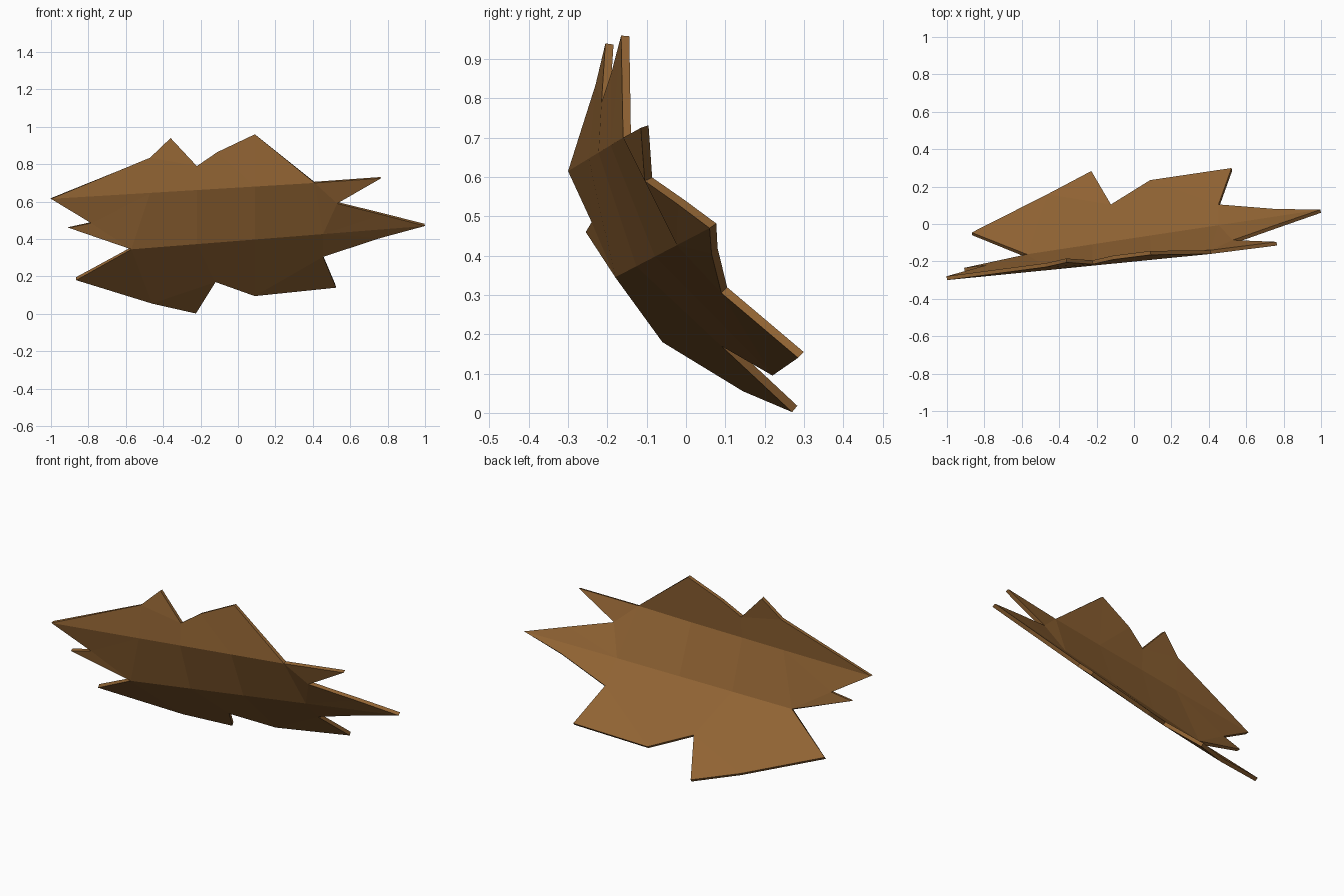
import bpy
import bmesh

cube = bpy.data.objects.get("Cube")
if cube:
    bpy.data.objects.remove(cube, do_unlink=True)

# One brown for the whole plate
brown = bpy.data.materials.new("bark brown")
brown.use_nodes = True
colour = (0.28, 0.125, 0.033, 1)
brown.diffuse_color = colour
shader = next(n for n in brown.node_tree.nodes if n.type == "BSDF_PRINCIPLED")
shader.inputs["Base Color"].default_value = colour
shader.inputs["Roughness"].default_value = 0.9

# Jagged outline of the outer (front) skin
points = {
    "left_tip": (-1, -.3, .615),
    "crest_a": (-.47, -.23, .835),
    "crest_b": (-.36, -.205, .94),
    "crest_notch": (-.22, -.215, .79),
    "crest_c": (-.11, -.19, .865),
    "crest_d": (.09, -.165, .96),
    "upper_right": (.41, -.16, .7),
    "right_spike": (.765, -.115, .725),
    "right_notch": (.53, -.105, .59),
    "right_edge": (.77, -.02, .53),
    "right_tip": (1, .06, .47),
    "lower_edge": (.76, .065, .405),
    "lower_notch": (.455, .09, .305),
    "foot_right": (.525, .285, .14),
    "foot_mid": (.09, .22, .095),
    "foot_notch": (-.12, .09, .17),
    "foot_tip": (-.225, .27, .002),
    "foot_left": (-.46, .145, .055),
    "lower_left": (-.865, -.06, .18),
    "left_notch": (-.57, -.18, .345),
    "left_spike": (-.905, -.255, .46),
    "left_step": (-.785, -.24, .485),
}


def along(name, start, end, x):
    """Add a point on the straight fold between two outline points."""
    a, b = points[start], points[end]
    t = (x - a[0]) / (b[0] - a[0])
    points[name] = tuple(p + (q - p) * t for p, q in zip(a, b))


# Two folds run across the plate
for tag, x in (("a", -.47), ("b", -.22), ("c", .09)):
    along("upper_" + tag, "left_tip", "upper_right", x)
for tag, x in (("b", -.22), ("c", .09), ("d", .455)):
    along("lower_" + tag, "left_notch", "right_tip", x)

# Facets of the three panels, each given by its corner points
top_panel = [
    ("left_tip", "upper_a", "crest_a"),
    ("upper_a", "upper_b", "crest_notch", "crest_a"),
    ("crest_a", "crest_notch", "crest_b"),
    ("upper_b", "upper_c", "crest_c", "crest_notch"),
    ("upper_c", "crest_d", "crest_c"),
    ("upper_c", "upper_right", "crest_d"),
]
middle_panel = [
    ("left_tip", "left_step", "upper_a"),
    ("left_step", "left_spike", "left_notch"),
    ("left_step", "left_notch", "upper_a"),
    ("upper_a", "left_notch", "lower_b", "upper_b"),
    ("upper_b", "lower_b", "lower_c", "upper_c"),
    ("upper_c", "lower_c", "lower_d", "upper_right"),
    ("upper_right", "lower_d", "right_notch"),
    ("upper_right", "right_notch", "right_spike"),
    ("lower_d", "right_edge", "right_notch"),
    ("lower_d", "right_tip", "right_edge"),
]
bottom_panel = [
    ("left_notch", "lower_left", "foot_left"),
    ("left_notch", "foot_left", "foot_notch", "lower_b"),
    ("foot_left", "foot_tip", "foot_notch"),
    ("lower_b", "foot_notch", "foot_mid", "lower_c"),
    ("lower_c", "foot_mid", "lower_notch", "lower_d"),
    ("foot_mid", "foot_right", "lower_notch"),
    ("lower_d", "lower_notch", "lower_edge"),
    ("lower_d", "lower_edge", "right_tip"),
]

# Folded skin, facing forwards
bm = bmesh.new()
verts = {name: bm.verts.new(co) for name, co in points.items()}
for corners in top_panel + middle_panel + bottom_panel:
    face = bm.faces.new([verts[name] for name in corners])
    face.normal_update()
    if face.normal.y > 0:
        face.normal_flip()
mesh = bpy.data.meshes.new("bark_plate")
bm.to_mesh(mesh)
bm.free()
mesh.materials.append(brown)
plate = bpy.data.objects.new("bark_plate", mesh)
bpy.context.collection.objects.link(plate)

# Thickness grows towards the back
thick = plate.modifiers.new("thickness", "SOLIDIFY")
thick.thickness = 0.021
thick.offset = -1
